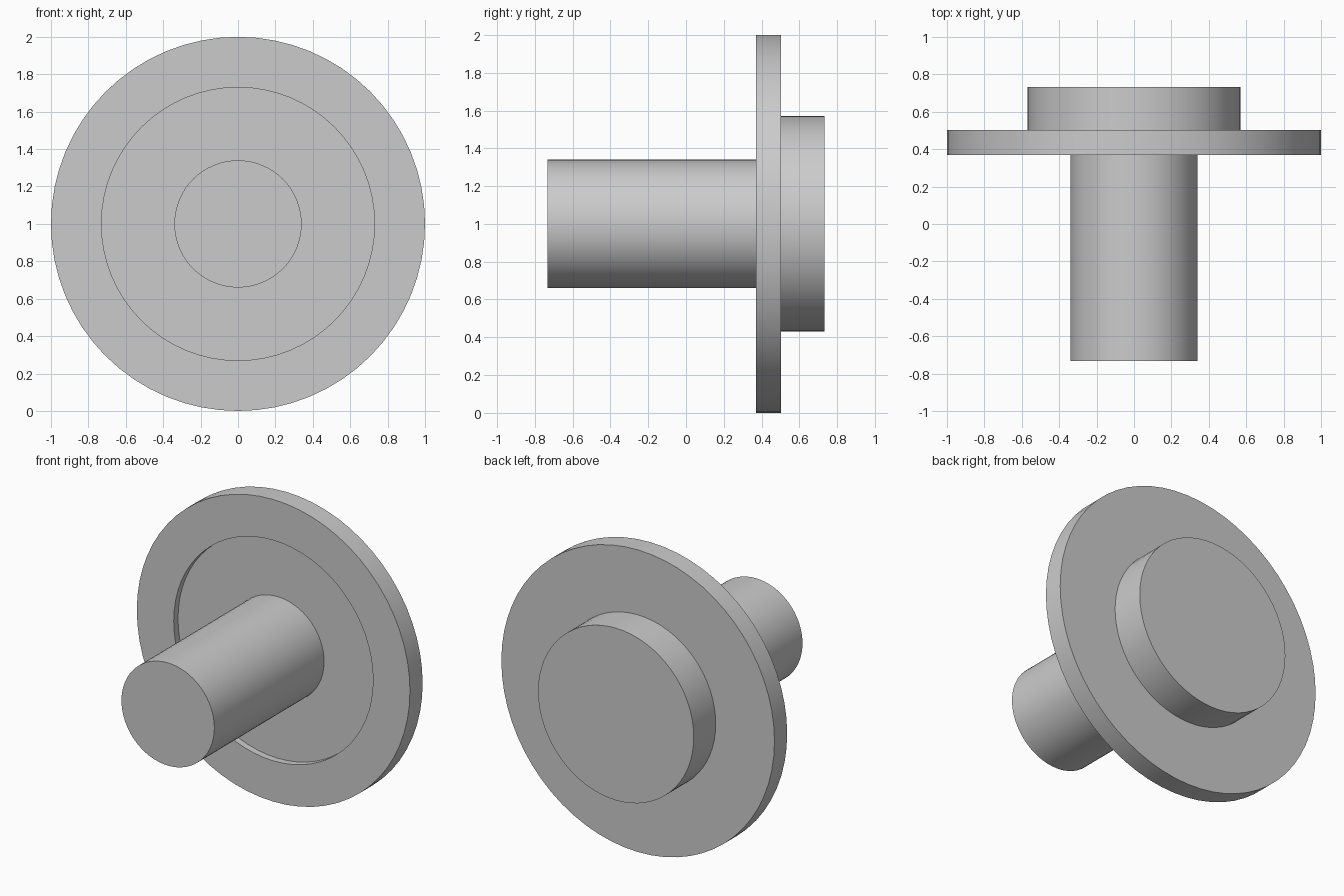
import bpy, bmesh, math

SEGMENTS = 64
AXIS_HEIGHT = 1.0

cube = bpy.data.objects.get("Cube")
if cube:
    bpy.data.objects.remove(cube, do_unlink=True)

# Single plain grey finish
grey = bpy.data.materials.new("plain_grey")
grey.use_nodes = True
colour = (0.6, 0.6, 0.6, 1)
grey.diffuse_color = colour
grey.node_tree.nodes["Principled BSDF"].inputs["Base Color"].default_value = colour


def lathe(name, profile, front_cap=False, back_cap=False):
    """Spin (radius, y) points, listed front to back, around the y axis."""
    bm = bmesh.new()
    rings = []
    for radius, y in profile:
        ring = []
        for i in range(SEGMENTS):
            a = math.tau * i / SEGMENTS
            ring.append(bm.verts.new((radius * math.cos(a), y, radius * math.sin(a))))
        rings.append(ring)
    for r0, r1 in zip(rings, rings[1:]):
        for i in range(SEGMENTS):
            j = (i + 1) % SEGMENTS
            bm.faces.new((r0[i], r1[i], r1[j], r0[j]))
    if front_cap:
        bm.faces.new(rings[0])
    if back_cap:
        bm.faces.new(rings[-1][::-1])
    mesh = bpy.data.meshes.new(name)
    bm.to_mesh(mesh)
    bm.free()
    mesh.materials.append(grey)
    obj = bpy.data.objects.new(name, mesh)
    obj.location.z = AXIS_HEIGHT
    bpy.context.collection.objects.link(obj)
    return obj


front, back = -0.733, 0.733
flange_front, flange_back = 0.37, 0.503
recess_floor = flange_front + 0.045
shaft_r, recess_r, boss_r, flange_r = 0.34, 0.73, 0.57, 1.0

parts = [
    # Solid shaft reaching into the recess
    lathe("shaft", [(shaft_r, front), (shaft_r, recess_floor)], front_cap=True),
    # Disc with a shallow recess in its front face
    lathe("flange", [(shaft_r, recess_floor), (recess_r, recess_floor),
                     (recess_r, flange_front), (flange_r, flange_front),
                     (flange_r, flange_back), (boss_r, flange_back)]),
    # Raised round boss on the back
    lathe("rear_boss", [(boss_r, flange_back), (boss_r, back)], back_cap=True),
]

# Smooth round walls with crisp rims
bpy.ops.object.select_all(action="DESELECT")
for part in parts:
    part.select_set(True)
bpy.context.view_layer.objects.active = parts[0]
bpy.ops.object.shade_smooth_by_angle(angle=math.radians(30))
